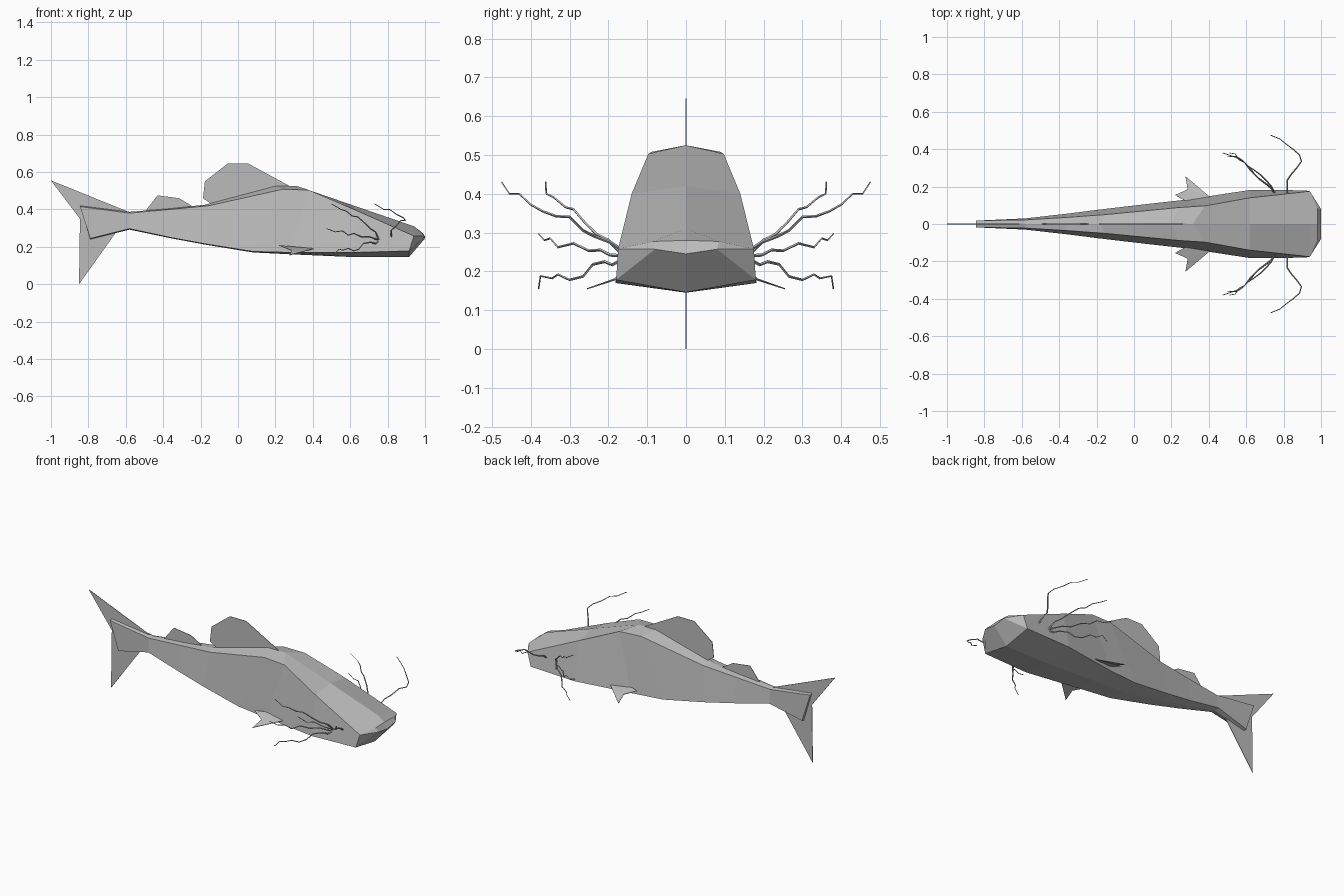
import bpy, bmesh
from mathutils import Vector

grey = bpy.data.materials.new("plain grey")
grey.diffuse_color = (0.5, 0.5, 0.5, 1)


def make(name, verts, faces, mirror=False, thickness=0):
    """Mesh object, optionally mirrored across y = 0 and given thickness."""
    me = bpy.data.meshes.new(name)
    me.from_pydata(verts, [], faces)
    bm = bmesh.new()
    bm.from_mesh(me)
    bmesh.ops.recalc_face_normals(bm, faces=bm.faces)
    bm.to_mesh(me)
    bm.free()
    me.materials.append(grey)
    ob = bpy.data.objects.new(name, me)
    bpy.context.collection.objects.link(ob)
    if thickness:
        mod = ob.modifiers.new("thickness", 'SOLIDIFY')
        mod.thickness = thickness
        mod.offset = 0
    if mirror:
        mod = ob.modifiers.new("mirror", 'MIRROR')
        mod.use_axis = (False, True, False)
        mod.merge_threshold = 0.0005
    return ob


# Body half: each section is ridge (x, z), shoulder, lower corner, keel (x, z)
sections = [
    ((-.845, .42), (-.845, .018, .415), (-.79, .018, .245), (-.79, .24)),
    ((-.58, .387), (-.58, .022, .38), (-.58, .030, .297), (-.58, .292)),
    ((-.36, .405), (-.36, .035, .40), (-.36, .055, .250), (-.36, .246)),
    ((-.177, .425), (-.155, .05, .42), (-.177, .078, .216), (-.177, .212)),
    ((.20, .525), (.24, .088, .508), (.08, .108, .175), (.08, .170)),
    ((.315, .525), (.38, .097, .503), (.28, .130, .170), (.28, .160)),
    ((.62, .42), (.62, .14, .40), (.62, .182, .170), (.62, .145)),
    ((.94, .31), (.94, .175, .258), (.915, .18, .178), (.915, .146)),
]
verts, faces = [], []
for r, s, l, k in sections:
    verts += [(r[0], 0, r[1]), s, l, (k[0], 0, k[1])]
for i in range(len(sections) - 1):
    a, b = 4 * i, 4 * i + 4
    for j in range(3):
        faces.append((a + j, a + j + 1, b + j + 1, b + j))
faces.append((0, 1, 2, 3))
# Blunt snout with a small upper lip
n = len(verts)
h = n - 4
verts += [(.98, 0, .28), (.98, .085, .277), (1, .08, .257), (1, 0, .245)]
faces += [(h, h + 1, n + 1, n), (n, n + 1, n + 2, n + 3), (h + 1, n + 2, n + 1),
          (h + 1, h + 2, n + 2), (h + 2, h + 3, n + 3, n + 2)]
make("body", verts, faces, mirror=True)

# Upright fins as thin outlines in the middle plane
fins = {
    "dorsal_fin": [(-.13, .42), (-.187, .46), (-.177, .55), (-.055, .645),
                   (.055, .645), (.28, .523), (.2, .5)],
    "rear_dorsal_fin": [(-.5, .385), (-.43, .475), (-.315, .46), (-.24, .415)],
    "tail_fin": [(-.58, .385), (-1, .555), (-.845, .35), (-.85, 0),
                 (-.65, .28), (-.58, .30)],
}
for name, pts in fins.items():
    make(name, [(x, 0, z) for x, z in pts], [tuple(range(len(pts)))], thickness=.003)

# Side fins
make("pectoral_fins",
     [(.405, .145, .19), (.275, .255, .155), (.287, .185, .18),
      (.22, .155, .207), (.28, .12, .20)],
     [(0, 1, 2), (0, 2, 3, 4)], mirror=True, thickness=.003)

# Crooked barbels, tapering to the tip
barbels = {
    "upper_barbel": [(.82, .165, .255), (.82, .195, .275), (.82, .235, .29), (.84, .265, .305),
                     (.87, .30, .34), (.895, .335, .342), (.885, .37, .355), (.85, .40, .372),
                     (.81, .43, .40), (.78, .455, .40), (.73, .475, .43)],
    "high_side_barbel": [(.75, .165, .245), (.735, .20, .28), (.71, .23, .295), (.68, .26, .325),
                         (.64, .29, .36), (.61, .31, .365), (.58, .34, .39), (.55, .36, .40),
                         (.50, .362, .43)],
    "middle_side_barbel": [(.755, .165, .24), (.735, .195, .242), (.70, .22, .255),
                           (.66, .25, .253), (.62, .29, .272), (.59, .33, .262),
                           (.56, .35, .285), (.52, .365, .28), (.475, .38, .297)],
    "low_side_barbel": [(.75, .165, .23), (.735, .19, .217), (.71, .21, .225), (.67, .24, .218),
                        (.645, .265, .187), (.62, .30, .178), (.59, .33, .192),
                        (.56, .345, .182), (.54, .375, .188), (.51, .38, .155)],
}
for name, pts in barbels.items():
    v, f, last = [], [], len(pts) - 1
    for i, p in enumerate(pts):
        d = (Vector(pts[min(i + 1, last)]) - Vector(pts[max(i - 1, 0)])).normalized()
        u = d.cross(Vector((0, 0, 1))).normalized()
        w = d.cross(u)
        rad = .0045 - .0025 * i / last
        v += [Vector(p) + rad * q for q in (u, w, -u, -w)]
    for i in range(last):
        for j in range(4):
            a, b = 4 * i + j, 4 * i + (j + 1) % 4
            f.append((a, b, b + 4, a + 4))
    f += [(0, 1, 2, 3), tuple(range(4 * last, 4 * last + 4))]
    make(name, v, f, mirror=True)
